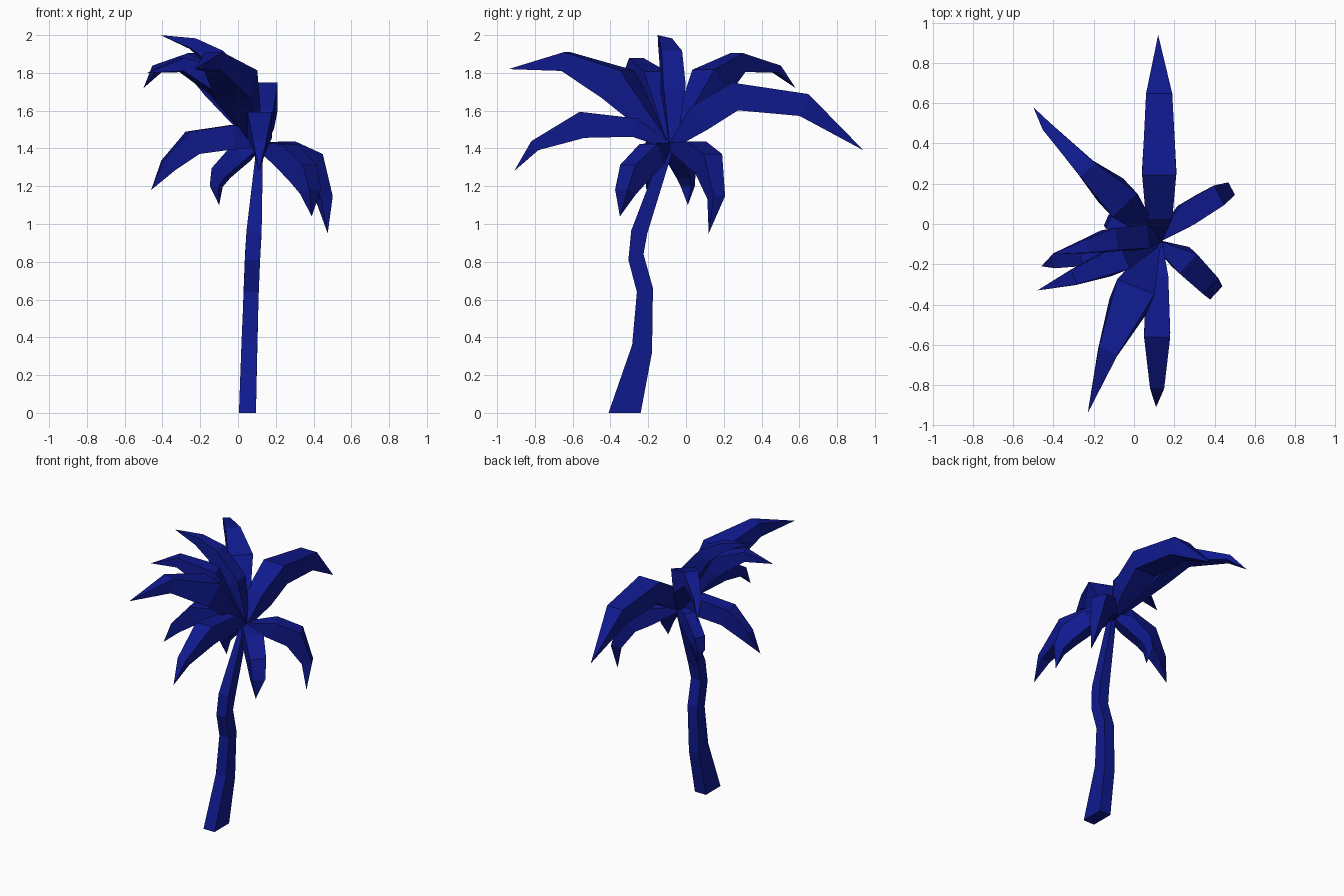
import bpy, bmesh
from mathutils import Vector

mat = bpy.data.materials.new("deep_blue")
mat.diffuse_color = (0.005, 0.01, 0.27, 1)


def loft(name, rings, tip=None):
    """Skin a chain of four-cornered rings, ending in a point or a cap."""
    bm = bmesh.new()
    vs = [[bm.verts.new(p) for p in r] for r in rings]
    bm.faces.new(vs[0])
    for a, b in zip(vs, vs[1:]):
        for i in range(4):
            j = (i + 1) % 4
            bm.faces.new((a[i], a[j], b[j], b[i]))
    if tip is None:
        bm.faces.new(vs[-1])
    else:
        t = bm.verts.new(tip)
        for i in range(4):
            bm.faces.new((vs[-1][i], vs[-1][(i + 1) % 4], t))
    bmesh.ops.recalc_face_normals(bm, faces=bm.faces)
    me = bpy.data.meshes.new(name)
    bm.to_mesh(me)
    bm.free()
    me.materials.append(mat)
    ob = bpy.data.objects.new(name, me)
    bpy.context.collection.objects.link(ob)


def frond(name, base, sections, tip):
    """Box-section leaf: sections are (x, y, z, width, thickness)."""
    base, tip = Vector(base), Vector(tip)
    sections = [(*base, 0.04, 0.04)] + sections
    pts = [Vector(s[:3]) for s in sections] + [tip]
    flat = Vector((tip.x - base.x, tip.y - base.y, 0)).normalized()
    side = flat.cross(Vector((0, 0, 1)))
    rings = []
    for i, s in enumerate(sections):
        t = (pts[i + 1] - pts[i]).normalized()
        if i:
            t += (pts[i] - pts[i - 1]).normalized()
        up = side.cross(t).normalized()
        w, h = side * s[3] / 2, up * s[4] / 2
        rings.append([pts[i] - w - h, pts[i] + w - h, pts[i] + w + h, pts[i] - w + h])
    loft(name, rings, tip)


# Crooked trunk: centre x, half width, front y and z, back y and z
trunk = [(0.05, 0.045, -0.41, 0, -0.24, 0),
         (0.06, 0.042, -0.285, 0.36, -0.18, 0.32),
         (0.07, 0.04, -0.26, 0.64, -0.175, 0.66),
         (0.077, 0.04, -0.305, 0.81, -0.225, 0.84),
         (0.085, 0.04, -0.29, 0.965, -0.205, 0.95),
         (0.115, 0.017, -0.12, 1.41, -0.07, 1.39)]
loft("trunk", [[(x - w, yf, zf), (x + w, yf, zf), (x + w, yb, zb), (x - w, yb, zb)]
               for x, w, yf, zf, yb, zb in trunk])

# Crown of drooping fronds
frond("back_frond", (0.12, -0.07, 1.42),
      [(0.125, 0.07, 1.56, 0.13, 0.15), (0.125, 0.26, 1.675, 0.17, 0.15),
       (0.125, 0.625, 1.63, 0.13, 0.125)], (0.12, 0.94, 1.39))
frond("front_frond", (0.12, -0.1, 1.42),
      [(0.115, -0.27, 1.51, 0.11, 0.1), (0.115, -0.55, 1.525, 0.13, 0.14),
       (0.115, -0.8, 1.415, 0.07, 0.06)], (0.11, -0.91, 1.28))
frond("front_left_frond", (0.11, -0.1, 1.42),
      [(-0.01, -0.36, 1.74, 0.2, 0.18), (-0.13, -0.635, 1.86, 0.1, 0.1)],
      (-0.23, -0.94, 1.82))
frond("back_left_frond", (0.11, -0.07, 1.42),
      [(-0.08, 0.13, 1.75, 0.17, 0.17), (-0.235, 0.275, 1.855, 0.1, 0.1),
       (-0.43, 0.48, 1.82, 0.05, 0.04)], (-0.5, 0.58, 1.72))
frond("left_top_frond", (0.11, -0.07, 1.42),
      [(0.01, -0.07, 1.7, 0.12, 0.14), (-0.12, -0.08, 1.88, 0.11, 0.1),
       (-0.24, -0.11, 1.955, 0.07, 0.06)], (-0.41, -0.15, 2.0))
frond("left_middle_frond", (0.11, -0.09, 1.42),
      [(-0.09, -0.18, 1.75, 0.13, 0.15), (-0.3, -0.265, 1.845, 0.08, 0.07)],
      (-0.48, -0.33, 1.8))
frond("left_low_frond", (0.11, -0.1, 1.42),
      [(-0.03, -0.12, 1.46, 0.11, 0.13), (-0.24, -0.15, 1.43, 0.11, 0.13),
       (-0.37, -0.18, 1.31, 0.07, 0.08)], (-0.46, -0.21, 1.18))
frond("left_inner_frond", (0.11, -0.08, 1.42),
      [(0.02, -0.05, 1.38, 0.09, 0.11), (-0.09, 0.0, 1.27, 0.08, 0.09),
       (-0.115, 0.01, 1.2, 0.06, 0.05)], (-0.1, 0.01, 1.1))
frond("right_back_frond", (0.12, -0.07, 1.41),
      [(0.26, 0.045, 1.38, 0.12, 0.12), (0.38, 0.12, 1.32, 0.11, 0.14),
       (0.455, 0.16, 1.14, 0.07, 0.07)], (0.475, 0.12, 0.95))
frond("right_front_frond", (0.12, -0.1, 1.41),
      [(0.25, -0.18, 1.37, 0.13, 0.12), (0.345, -0.275, 1.27, 0.11, 0.13),
       (0.385, -0.32, 1.17, 0.09, 0.07)], (0.39, -0.35, 1.04))
